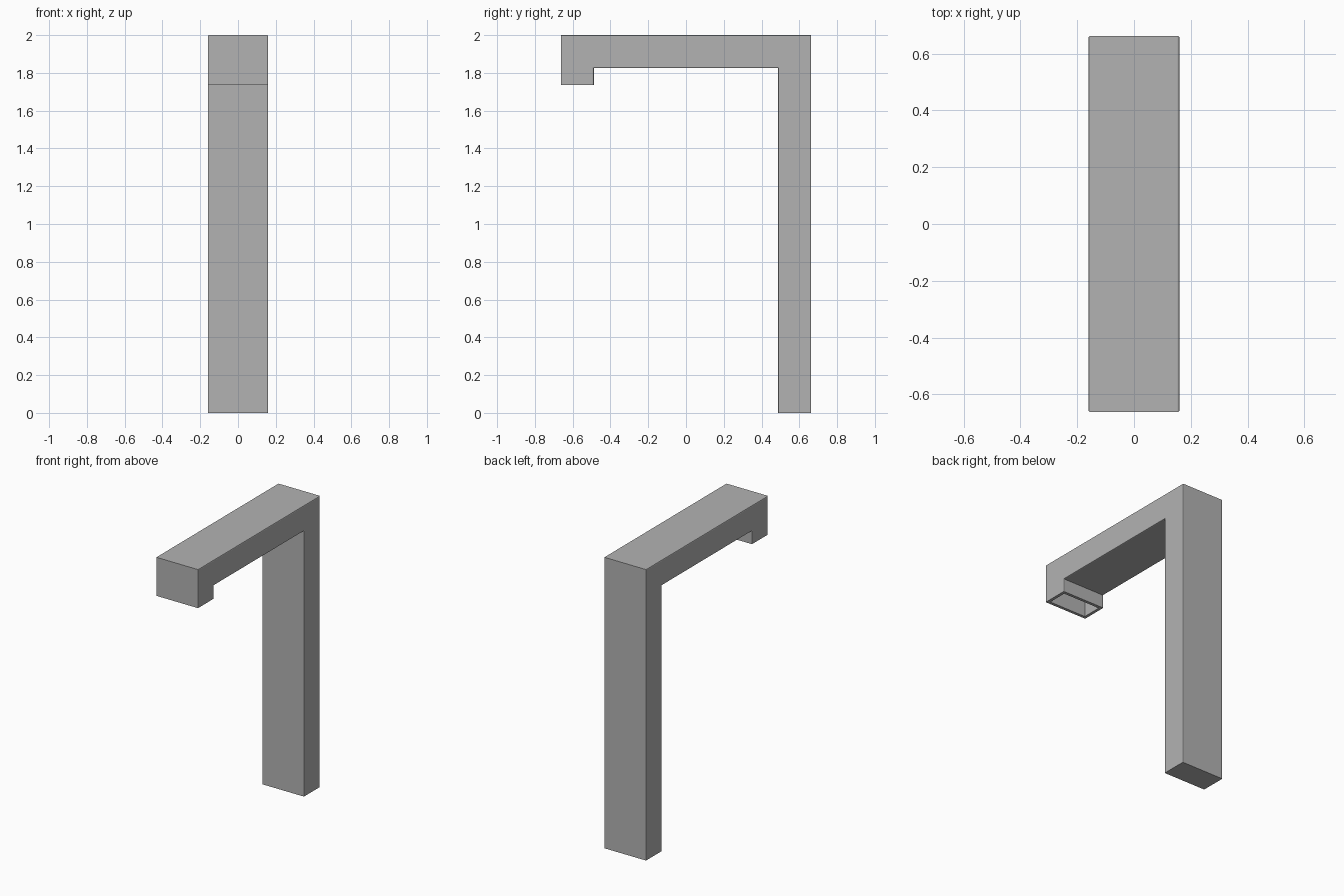
import bpy, bmesh

cube = bpy.data.objects.get("Cube")
if cube:
    bpy.data.objects.remove(cube, do_unlink=True)

HALF_WIDTH = 0.16
REACH = 0.663
TUBE = 0.175
OUTLET_Z = 1.735
WALL = 0.02
CAVITY = 0.15
EDGE = 0.006

# Plain grey finish
grey = bpy.data.materials.new("grey_metal")
grey.use_nodes = True
colour = (0.45, 0.45, 0.45, 1)
grey.diffuse_color = colour
grey.node_tree.nodes["Principled BSDF"].inputs["Base Color"].default_value = colour

# Side profile: tall leg, horizontal arm and short downturned outlet
inner = REACH - TUBE
profile = [(REACH, 0), (REACH, 2), (-REACH, 2), (-REACH, OUTLET_Z),
           (-inner, OUTLET_Z), (-inner, 2 - TUBE), (inner, 2 - TUBE), (inner, 0)]
bm = bmesh.new()
side = bm.faces.new([bm.verts.new((-HALF_WIDTH, y, z)) for y, z in profile])
extruded = bmesh.ops.extrude_face_region(bm, geom=[side])["geom"]
new_verts = [v for v in extruded if isinstance(v, bmesh.types.BMVert)]
bmesh.ops.translate(bm, verts=new_verts, vec=(2 * HALF_WIDTH, 0, 0))
bmesh.ops.recalc_face_normals(bm, faces=bm.faces[:])

# Narrow bevel along the tube's long edges, leaving both ends sharp
def is_long_edge(e):
    a, b = e.verts
    at_end = a.co.z == b.co.z and abs(a.co.z - 2) > TUBE + 0.01
    return abs(a.co.x - b.co.x) < 0.001 and not at_end

bmesh.ops.bevel(bm, geom=[e for e in bm.edges if is_long_edge(e)],
                offset=EDGE, segments=2, profile=0.5, affect='EDGES')

# Hollow outlet: inset the downward mouth and push it inside
bm.normal_update()
mouth = [f for f in bm.faces if f.normal.z < -0.99
         and abs(f.calc_center_median().z - OUTLET_Z) < 0.005]
bmesh.ops.inset_region(bm, faces=mouth, thickness=WALL, use_even_offset=True)
cavity = bmesh.ops.extrude_face_region(bm, geom=mouth)["geom"]
bmesh.ops.translate(bm, verts=[v for v in cavity if isinstance(v, bmesh.types.BMVert)],
                    vec=(0, 0, CAVITY))
bmesh.ops.delete(bm, geom=[f for f in mouth if f.is_valid], context='FACES')

mesh = bpy.data.meshes.new("spout_body")
bm.to_mesh(mesh)
bm.free()
mesh.materials.append(grey)
body = bpy.data.objects.new("spout_body", mesh)
bpy.context.collection.objects.link(body)
